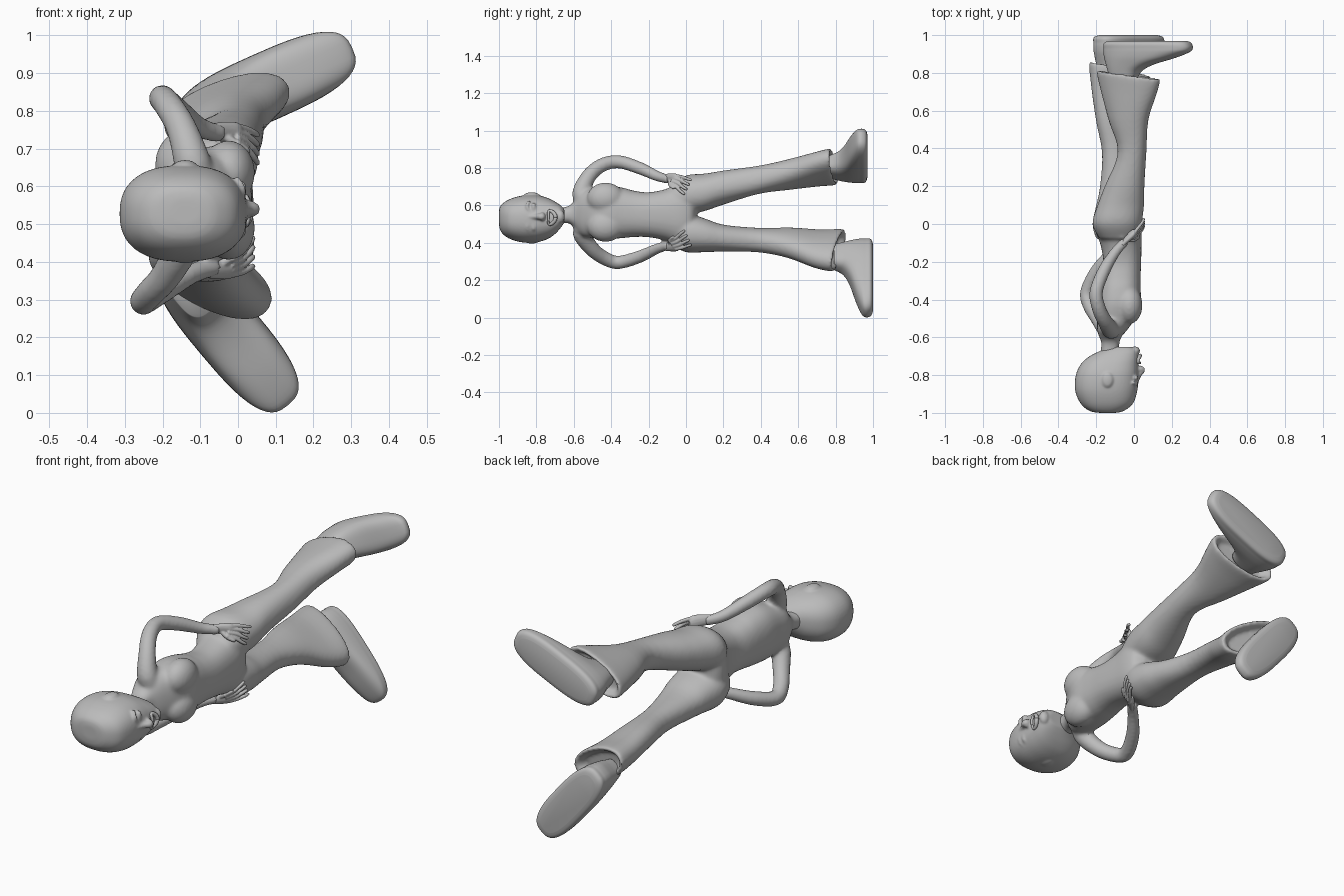
import bpy, bmesh, math
from mathutils import Vector, Matrix

grey = bpy.data.materials.new("plain_grey")
grey.diffuse_color = (0.5, 0.5, 0.5, 1)


def spline(rows, steps):
    """Smooth interpolation through rows of numbers."""
    out = []
    for i in range(len(rows) - 1):
        quad = [rows[max(i - 1, 0)], rows[i], rows[i + 1], rows[min(i + 2, len(rows) - 1)]]
        for s in range(steps):
            t = s / steps
            out.append([0.5 * (2 * b + (c - a) * t + (2 * a - 5 * b + 4 * c - d) * t * t
                               + (3 * b - a - 3 * c + d) * t ** 3) for a, b, c, d in zip(*quad)])
    return out + [list(rows[-1])]


def skin_rings(bm, rings):
    """Bridge rings of points and close both ends."""
    vs = [[bm.verts.new(p) for p in r] for r in rings]
    n = len(vs[0])
    for a, b in zip(vs, vs[1:]):
        for i in range(n):
            bm.faces.new((a[i], a[(i + 1) % n], b[(i + 1) % n], b[i]))
    bm.faces.new(vs[0])
    bm.faces.new(vs[-1][::-1])


def loft(bm, rows, power=2.0, tilt=0.0, steps=4, n=40):
    """Rows: y, centre x, centre z, half length, half width, angle."""
    rings = []
    for y, cx, cz, a, b, ang in spline(rows, steps):
        c, s = math.cos(math.radians(ang)), math.sin(math.radians(ang))
        ring = []
        for k in range(n):
            t = math.tau * k / n
            ct, st = math.cos(t), math.sin(t)
            u = a * math.copysign(abs(ct) ** (2 / power), ct)
            v = b * math.copysign(abs(st) ** (2 / power), st)
            ring.append((cx + u * c - v * s, y + tilt * u * max(0, min(1, (y - .5) / .25)), cz + u * s + v * c))
        rings.append(ring)
    skin_rings(bm, rings)


def tube(bm, rows, flat=1.0, steps=5, n=14):
    """Rows: x, y, z, radius; flat squeezes the tube along x."""
    pts = spline(rows, steps)
    rings = []
    for i, p in enumerate(pts):
        d = Vector(pts[min(i + 1, len(pts) - 1)][:3]) - Vector(pts[max(i - 1, 0)][:3])
        e1 = d.cross(Vector((0.3, 0, 1))).normalized()
        e2 = d.cross(e1).normalized()
        rings.append([Vector(p[:3]) + p[3] * (flat * math.cos(math.tau * k / n) * e1
                                              + math.sin(math.tau * k / n) * e2) for k in range(n)])
    skin_rings(bm, rings)


def ball(bm, pos, scale):
    bmesh.ops.create_uvsphere(bm, u_segments=24, v_segments=16, radius=1,
                              matrix=Matrix.Translation(pos) @ Matrix.Diagonal((*scale, 1)))


def finish(name, bm, voxel=0.0, smooth=0):
    bmesh.ops.recalc_face_normals(bm, faces=bm.faces)
    me = bpy.data.meshes.new(name)
    bm.to_mesh(me)
    bm.free()
    me.materials.append(grey)
    me.polygons.foreach_set("use_smooth", [True] * len(me.polygons))
    ob = bpy.data.objects.new(name, me)
    bpy.context.collection.objects.link(ob)
    if voxel:
        m = ob.modifiers.new("blend", 'REMESH')
        m.mode, m.voxel_size, m.use_smooth_shade = 'VOXEL', voxel, True
        m = ob.modifiers.new("soften", 'SMOOTH')
        m.factor, m.iterations = 0.5, smooth
    return ob


# Body: neck, chest, waist and hips
bm = bmesh.new()
loft(bm, [(-.70, -.13, .54, .05, .045, 0), (-.63, -.125, .55, .048, .045, 0),
          (-.595, -.125, .553, .06, .075, 0), (-.56, -.115, .555, .08, .118, 0),
          (-.50, -.095, .558, .10, .132, 0), (-.42, -.08, .563, .115, .142, 0),
          (-.34, -.075, .56, .11, .135, 0), (-.28, -.07, .555, .105, .124, 0),
          (-.20, -.062, .55, .10, .12, 0),
          (-.10, -.07, .55, .11, .14, 0), (-.02, -.085, .555, .125, .18, 0),
          (.03, -.085, .555, .11, .16, 0), (.055, -.085, .55, .07, .08, 0)], 2.4)
for z in (.49, .637):
    ball(bm, (-.025, -.43, z), (.07, .10, .085))
# Flared trouser legs with hollow hems
loft(bm, [(-.08, -.08, .63, .10, .08, 0), (0, -.09, .655, .13, .105, 0), (.1, -.07, .67, .123, .1, 0),
          (.2, -.05, .695, .105, .09, 10), (.38, -.01, .735, .075, .075, 15),
          (.55, -.03, .765, .108, .076, 20), (.7, -.03, .793, .155, .076, 20),
          (.785, -.03, .806, .176, .077, 20), (.785, -.03, .806, .155, .06, 20),
          (.755, -.03, .80, .13, .05, 20)], 2.2, -.13)
loft(bm, [(-.08, -.10, .47, .10, .08, 0), (0, -.09, .455, .13, .105, 0), (.1, -.08, .44, .12, .09, 0),
          (.2, -.08, .425, .10, .072, 0), (.38, -.09, .415, .08, .063, -15),
          (.55, -.095, .40, .113, .07, -25), (.7, -.083, .37, .155, .077, -27),
          (.81, -.073, .36, .178, .083, -27), (.81, -.073, .36, .155, .063, -27),
          (.78, -.08, .36, .13, .05, -27)], 2.2, -.22)
# Bent arms
tube(bm, [(-.11, -.52, .60, .055), (-.12, -.56, .66, .050), (-.15, -.52, .755, .041),
          (-.185, -.45, .815, .038), (-.20, -.36, .833, .036), (-.16, -.25, .80, .034),
          (-.10, -.15, .755, .028), (-.045, -.09, .74, .024)])
tube(bm, [(-.11, -.52, .51, .055), (-.14, -.56, .455, .050), (-.19, -.50, .365, .041),
          (-.235, -.43, .315, .038), (-.25, -.36, .295, .036), (-.20, -.25, .325, .034),
          (-.12, -.15, .37, .028), (-.06, -.09, .385, .024)])
finish("body_with_arms_and_trousers", bm, .009, 8)

# Feet: heel point, angle and sole height, then sections along the foot
for name, hx, hz, ang, sole in (("upper_shoe", -.149, .765, 24, .97), ("lower_shoe", -.185, .40, -50, 1.0)):
    bm = bmesh.new()
    c, s = math.cos(math.radians(ang)), math.sin(math.radians(ang))
    rows = []
    for dy, u0, u1, b in ((-.21, .03, .17, .05), (-.16, .02, .20, .064), (-.125, .01, .27, .074),
                          (-.09, 0, .395, .084), (-.06, -.004, .475, .089), (-.04, -.004, .494, .09),
                          (-.018, -.004, .49, .09), (-.006, .008, .478, .08), (0, .03, .455, .062)):
        m = (u0 + u1) / 2
        rows.append((sole + dy, hx + m * c, hz + m * s, (u1 - u0) / 2, b, ang))
    loft(bm, rows, 2.9, n=48)
    finish(name, bm)

# Hands resting on the hips
for name, side, dx in (("upper_hand", 1, 0), ("lower_hand", -1, -.012)):
    def put(x, y, z, r):
        return (x + dx, y, .5625 + side * (z - .5625), r)
    bm = bmesh.new()
    tube(bm, [put(-.065, -.11, .747, .022), put(-.035, -.08, .744, .028),
              put(-.01, -.055, .739, .032), put(.005, -.035, .735, .022)], .6)
    # Fingers fan out from the knuckles
    for i in range(4):
        z, y, fan = .758 - .014 * i, -.035 - .012 * i, .010 + .005 * i
        tube(bm, [put(-.005, y - .02, z, .010), put(.022, y + .015, z - fan * .6, .0092),
                  put(.043, y + .042, z - fan * 1.6, .0085), put(.052, y + .062, z - fan * 2.2, .007),
                  put(.053, y + .066, z - fan * 2.3, .002)], steps=3, n=10)
    tube(bm, [put(-.03, -.085, .73, .012), put(.0, -.085, .71, .010),
              put(.025, -.07, .695, .008), put(.03, -.064, .69, .002)], steps=3, n=10)
    finish(name, bm, .0035, 2)

# Head: skull and jaw, with nose, brows, ears, eyelids and chin blended in
bm = bmesh.new()
ext = [(-1.0, -.18, -.10, .50, .57), (-.99, -.235, -.055, .46, .60), (-.95, -.283, -.005, .425, .63),
       (-.88, -.312, .018, .403, .652), (-.80, -.308, .024, .403, .655), (-.74, -.28, .024, .42, .64),
       (-.70, -.235, .024, .447, .62), (-.67, -.175, .018, .48, .60), (-.65, -.13, -.01, .51, .58)]
loft(bm, [(y, (a + b) / 2, (p + q) / 2, (b - a) / 2, (q - p) / 2, 0) for y, a, b, p, q in ext], 2.4, n=48)
tube(bm, [(.014, -.84, .54, .01), (.026, -.80, .54, .014), (.042, -.772, .54, .018), (.028, -.758, .54, .012)])
for s in (-1, 1):
    ball(bm, (.034, -.768, .54 + s * .014), (.012, .011, .01))
    ball(bm, (-.14, -.825, .533 + s * .124), (.03, .04, .013))
    tube(bm, [(.012, -.838, .54 + s * .03, .008), (.013, -.85, .54 + s * .055, .008),
              (-.004, -.838, .54 + s * .085, .007)])
    ball(bm, (.008, -.815, .54 + s * .052), (.016, .013, .026))
ball(bm, (.006, -.672, .54), (.026, .024, .035))
finish("head", bm, .006, 7)

# Open smiling lips
bm = bmesh.new()
loop = [(.032 - .012 * math.sin(t) ** 2, -.716 + .019 * math.cos(t) - .012 * math.sin(t) ** 2,
         .535 + .036 * math.sin(t), .0085 + .002 * math.cos(t)) for t in
        [math.tau * k / 16 for k in range(17)]]
tube(bm, loop, steps=2, n=10)
finish("lips", bm)
